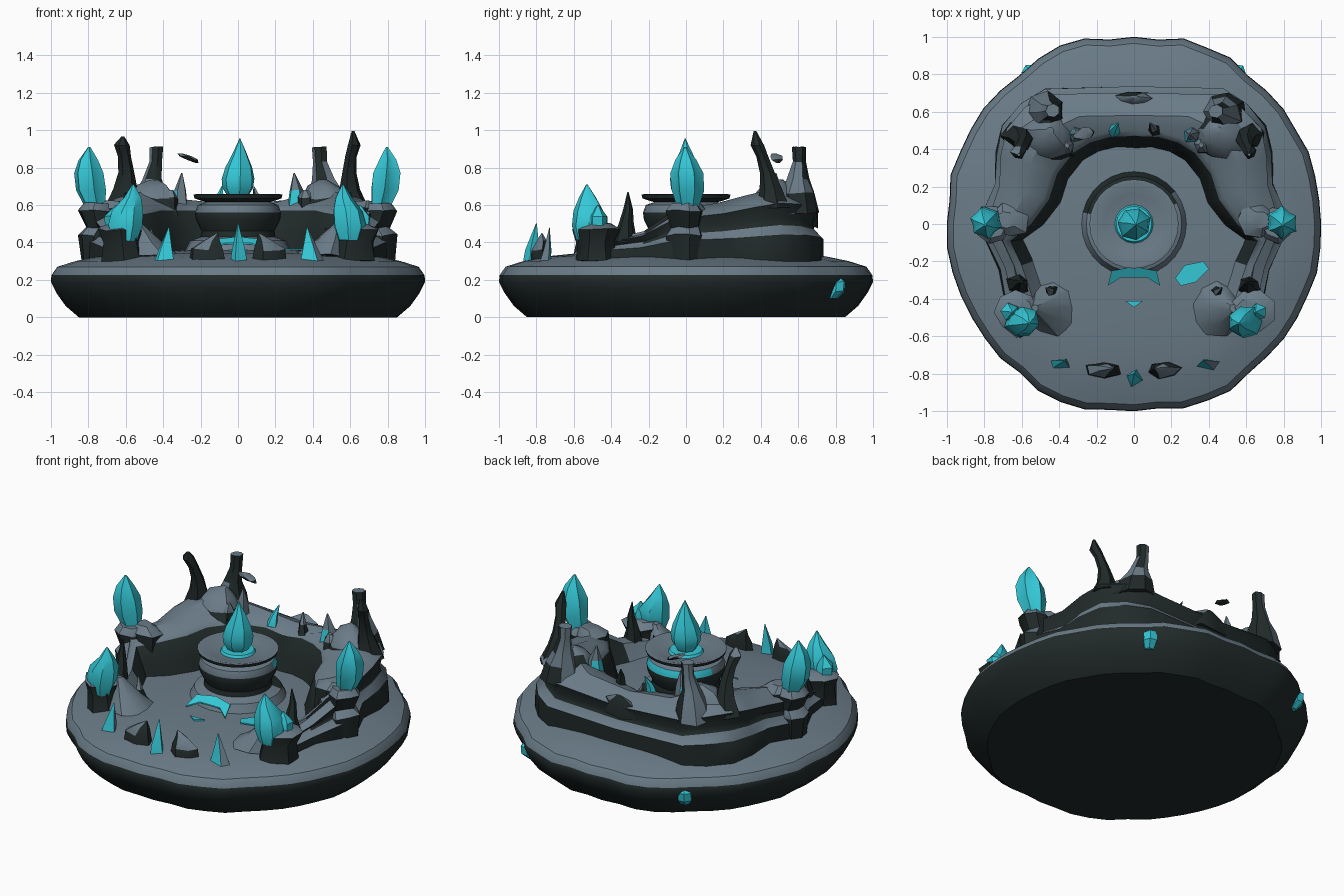
import bpy, bmesh, math, random
from mathutils import Vector

if "Cube" in bpy.data.objects:
    bpy.data.objects.remove(bpy.data.objects["Cube"])
random.seed(7)


def material(name, rgb):
    m = bpy.data.materials.new(name)
    m.diffuse_color = (*rgb, 1)
    m.use_nodes = True
    m.node_tree.nodes["Principled BSDF"].inputs["Base Color"].default_value = m.diffuse_color
    return m


MATS = [material("slate_stone", (0.145, 0.2, 0.245)),
        material("dark_stone", (0.015, 0.023, 0.023)),
        material("cyan_crystal", (0.035, 0.58, 0.68))]
SLATE, DARK, CYAN = 0, 1, 2


def by_slope(limit=0.4):
    return lambda n, c: SLATE if n.z > limit else DARK


def only(i):
    return lambda n, c: i


def loft(name, rings, rule, angle=35):
    """Skin a list of equal-length point rings and cap both ends."""
    bm = bmesh.new()
    vs = [[bm.verts.new(p) for p in ring] for ring in rings]
    n = len(vs[0])
    for a, b in zip(vs, vs[1:]):
        for i in range(n):
            j = (i + 1) % n
            bm.faces.new((a[i], a[j], b[j], b[i]))
    bm.faces.new(vs[0][::-1])
    bm.faces.new(vs[-1])
    bmesh.ops.remove_doubles(bm, verts=bm.verts, dist=0.0005)
    bmesh.ops.recalc_face_normals(bm, faces=bm.faces)
    bm.normal_update()
    for f in bm.faces:
        f.material_index = rule(f.normal, f.calc_center_median())
    me = bpy.data.meshes.new(name)
    bm.to_mesh(me)
    bm.free()
    for m in MATS:
        me.materials.append(m)
    ob = bpy.data.objects.new(name, me)
    bpy.context.collection.objects.link(ob)
    bpy.ops.object.select_all(action='DESELECT')
    ob.select_set(True)
    bpy.context.view_layer.objects.active = ob
    bpy.ops.object.shade_smooth_by_angle(angle=math.radians(angle))
    return ob


def spire(name, stations, rule, sides=7, rough=0.15, star=0.0, squash=1.0):
    """Rough column through (x, y, z, radius) stations."""
    phase = random.random() * 6
    wob = [1 + random.uniform(-rough, rough) - star * (i % 2) for i in range(sides)]
    rings = []
    for x, y, z, r in stations:
        ring = []
        for i in range(sides):
            a = phase + math.tau * i / sides
            k = r * wob[i] * (1 + random.uniform(-rough, rough) * 0.5)
            dz = random.uniform(-rough, rough) * r * 0.6
            ring.append((x + k * math.cos(a), y + k * squash * math.sin(a), z + dz))
        rings.append(ring)
    return loft(name, rings, rule)


def lathe(name, profile, rule, sides=32, wobble=None):
    w = wobble or [1] * sides
    return loft(name, [[(r * w[i] * math.cos(math.tau * i / sides),
                         r * w[i] * math.sin(math.tau * i / sides), z)
                        for i in range(sides)] for r, z in profile], rule)


def plate(name, pts, z, tilt=0.0):
    """Thin inlay; tilt raises it towards the basin."""
    def ring(dz):
        return [(x, y, z + dz + tilt * (y + .33)) for x, y in pts]
    return loft(name, [ring(-.008), ring(0)], only(CYAN))


# Rounded island base, slightly squared in plan with an uneven rim
wob = []
for i in range(48):
    a = math.tau * i / 48
    co, si = abs(math.cos(a)), abs(math.sin(a))
    lim = min(1 / max(co, si), 1.035 if si > .8 else 1.015)
    wob.append(1 if i % 12 == 0 else lim * random.uniform(0.984, 1.0))
lathe("island_base", [(0, 0), (.85, 0), (.92, .06), (.97, .13), (1, .19), (.996, .225), (.965, .27),
                      (.87, .30), (.75, .325), (.6, .34), (.3, .36), (0, .36)],
      by_slope(0.3), 48, wob)

# Horseshoe terrace: outer point, inner point, crest height (right half, front to back)
half = [(.65, -.40, .54, -.40, .42), (.68, -.23, .60, -.22, .46), (.75, -.08, .66, -.09, .56),
        (.76, .06, .55, -.0, .59), (.70, .2, .455, .13, .61), (.70, .36, .41, .27, .65),
        (.67, .5, .325, .38, .68), (.57, .61, .235, .435, .67), (.45, .685, .13, .465, .63), (0, .69, 0, .47, .6)]
full = half + [(-a, b, -c, d, h) for a, b, c, d, h in half[-2::-1]]
rings = []
for ox, oy, ix, iy, h in full:
    o, i = Vector((ox, oy)), Vector((ix, iy))
    d = o.normalized()
    s = (h - .33) / .28
    sec = [(o + d * .045, .27), (o + d * .045, .33), (o + d * random.uniform(.035, .05), .33 + .09 * s),
           (o + d * .0, .33 + .13 * s), (o - d * .01, .33 + .16 * s),
           (o + d * random.uniform(0, .02), .33 + .225 * s), (o - d * .04, .33 + .255 * s),
           (o * .5 + i * .5, h), (i + d * .03, .33 + .25 * min(s, 1.08)),
           (i, .33 + .23 * min(s, 1.05)), (i - d * .04, .33 + .1 * s), (i - d * .07, .33)]
    rings.append([(p.x, p.y, z) for p, z in sec])
loft("horseshoe_terrace", rings, by_slope(0.5))


# Central basin with its pedestal, glow band and crystal
def basin_rule(n, c):
    r = math.hypot(c.x, c.y)
    if .56 < c.z < .6 and .19 < r < .24 and c.y > .05:
        return CYAN
    if c.z < .44 and r > .2 and c.y > .05 and c.x < .2:
        return DARK
    return SLATE if n.z > .25 else DARK


lathe("basin", [(0, .35), (.285, .35), (.255, .41), (.2, .43), (.195, .46), (.225, .52), (.23, .56),
                (.215, .60), (.17, .615), (.232, .635), (.238, .655), (.225, .658), (.16, .635), (0, .63)],
      basin_rule, 28)
lathe("basin_glow", [(0, .63), (.105, .63), (.095, .648), (0, .652)], only(CYAN), 16)
spire("heart_crystal", [(0, 0, .645, .055), (0, 0, .69, .083), (0, 0, .74, .09), (.005, 0, .80, .075),
                        (.01, 0, .88, .037), (.01, -.005, .96, 0)], only(CYAN), 7, .04)

# Glowing floor inlays
plate("floor_glow_arc", [(-.14, -.33), (-.12, -.25), (0, -.228), (.12, -.25), (.14, -.33),
                         (.07, -.285), (-.07, -.285)], .37, .6)
plate("floor_glow_patch", [(.22, -.29), (.27, -.22), (.37, -.2), (.40, -.24), (.33, -.31), (.25, -.33)], .367)
plate("floor_glow_dot", [(-.05, -.41), (.05, -.41), (0, -.445)], .362)

for s, side in ((1, "right"), (-1, "left")):
    # Side outcrops carrying the tall crystals
    spire(side + "_outcrop", [(s * .75, .0, .29, .085), (s * .75, .0, .44, .10), (s * .73, .0, .48, .08),
                              (s * .755, .0, .57, .10), (s * .75, .0, .61, .07)], by_slope(), 8, .12)
    spire(side + "_outcrop_ledge", [(s * .66, .02, .45, .10), (s * .66, .02, .58, .10), (s * .68, .02, .62, .05)],
          by_slope(), 7)
    spire(side + "_tall_crystal", [(s * .76, .01, .58, .055), (s * .785, .01, .68, .085), (s * .795, .005, .77, .085),
                                   (s * .80, 0, .84, .055), (s * .795, -.005, .91, .006)], only(CYAN), 12, .06, .2)
    # Front outcrops carrying the short crystals
    spire(side + "_front_rock", [(s * .61, -.48, .30, .115), (s * .62, -.48, .40, .10), (s * .63, -.47, .47, .12),
                                 (s * .61, -.47, .5, .07)], by_slope(), 8, .12)
    spire(side + "_front_crystal", [(s * .60, -.53, .41, .06), (s * .60, -.525, .49, .088), (s * .59, -.52, .57, .083),
                                    (s * .565, -.525, .64, .045), (s * .56, -.53, .71, .004)], only(CYAN), 7, .1)
    spire(side + "_front_crystal_shoulder", [(s * .66, -.47, .44, .05), (s * .665, -.47, .54, .05),
                                             (s * .65, -.47, .60, .004)], only(CYAN), 5, .1)
    spire(side + "_front_spike", [(s * .62, -.33, .40, .06), (s * .61, -.32, .50, .035), (s * .61, -.31, .58, .022),
                                  (s * .60, -.31, .67, .003)], by_slope(), 6)
    spire(side + "_front_slope", [(s * .44, -.45, .33, .15), (s * .48, -.45, .40, .09), (s * .53, -.45, .5, .02)],
          by_slope(-.5), 9, .1)
    # Rear mound, dark horn and pale horn
    spire(side + "_rear_mound", [(s * .48, .47, .55, .17), (s * .47, .47, .64, .13), (s * .46, .48, .70, .08),
                                 (s * .45, .50, .735, .02)], by_slope(.45), 9, .15)
    top = .995 if s > 0 else .965
    spire(side + "_dark_horn", [(s * .62, .47, .58, .09), (s * .60, .46, .68, .06), (s * .595, .44, .77, .042),
                                (s * .605, .41, .86, .034), (s * .62, .385, .92, .038), (s * .615, .37, top, .008)],
          by_slope(.6), 6)
    spire(side + "_pale_horn", [(s * .48, .60, .56, .12), (s * .47, .60, .66, .095), (s * .46, .60, .74, .06),
                                (s * .44, .605, .83, .038), (s * .435, .605, .91, .04)],
          lambda n, c: SLATE if n.z > .3 or n.x < -.2 else DARK, 7)
    # Small shards along the inner rim, glowing at the foot
    spire(side + "_rim_shard", [(s * .31, .48, .58, .05), (s * .31, .48, .68, .035), (s * .30, .48, .77, .004)],
          lambda n, c: CYAN if n.x < 0.2 and c.z < .68 else SLATE, 5)
    spire(side + "_rim_spike", [(s * .11, .50, .58, .035), (s * .10, .51, .64, .022), (s * .085, .54, .70, .003)],
          only(CYAN) if s < 0 else by_slope(), 5)
    spire(side + "_rim_rock", [(s * .38, .42, .56, .06), (s * .37, .42, .64, .05), (s * .36, .42, .68, .015)],
          by_slope(), 6, .2)
    # Front edge rocks and shards
    spire(side + "_edge_rock", [(s * .16, -.78, .29, .10), (s * .16, -.78, .36, .09), (s * .14, -.77, .41, .05),
                                (s * .11, -.77, .45, .004)], by_slope(.45), 6, .15, 0, .5)
    spire(side + "_edge_shard", [(s * .40, -.75, .29, .065), (s * .39, -.74, .36, .045), (s * .37, -.73, .48, .003)],
          lambda n, c: CYAN if n.x < .5 else SLATE, 4, .15, 0, .5)
    spire(side + "_floor_spike", [(s * .43, -.36, .33, .04), (s * .45, -.36, .41, .022), (s * .47, -.34, .48, .003)],
          by_slope(), 5)
    # Gems set nearly flush in the rear flanks of the base
    spire(side + "_flank_gem", [(s * .54, .78, .10, .03), (s * .555, .805, .14, .045), (s * .555, .81, .19, .045),
                                (s * .55, .8, .22, .02)], only(CYAN), 6, .08)

# Front middle shard, floating chip and rear crest
spire("front_middle_shard", [(0, -.82, .29, .05), (0, -.82, .36, .038), (0, -.80, .5, .003)], only(CYAN), 4, .1)
spire("floating_chip", [(-.31, .47, .875, .014), (-.28, .48, .862, .035), (-.245, .485, .842, .032),
                        (-.22, .49, .825, .01)],
      by_slope(.3), 5, .1)
spire("rear_crest", [(0, .66, .48, .12), (0, .67, .57, .09), (0, .68, .61, .02)], by_slope(.5), 7, .15, 0, .4)
